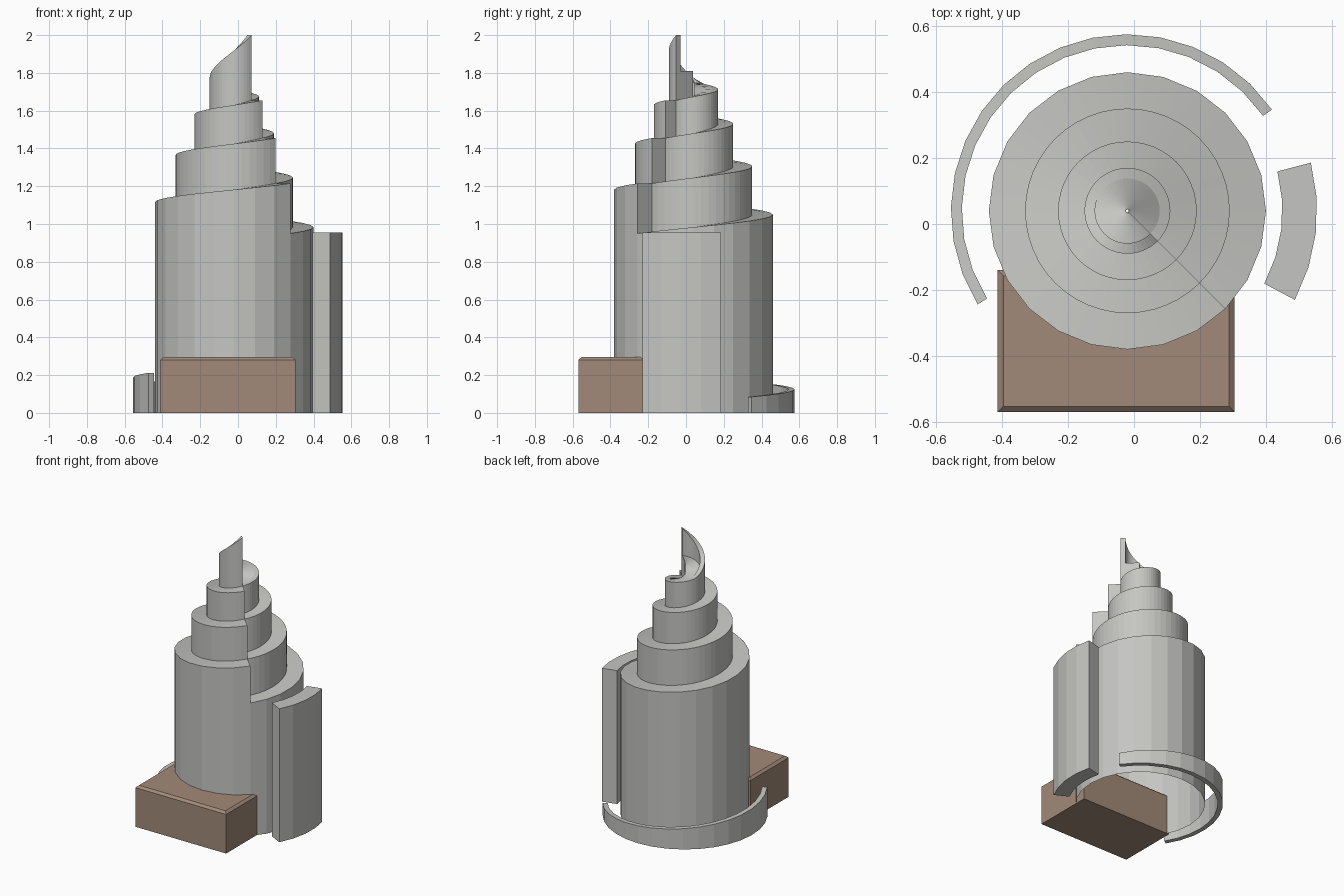
import bpy, bmesh, math

if "Cube" in bpy.data.objects:
    bpy.data.objects.remove(bpy.data.objects["Cube"])

CX, CY = -0.02, 0.04          # axis of the spiral tower
SEAM = math.radians(-45)      # where each spiral step begins and ends
N = 48


def material(name, rgb):
    m = bpy.data.materials.new(name)
    m.diffuse_color = (*rgb, 1)
    m.use_nodes = True
    m.node_tree.nodes["Principled BSDF"].inputs["Base Color"].default_value = m.diffuse_color
    return m


stone = material("pale_stone", (0.56, 0.56, 0.54))
brown = material("brown_stone", (0.36, 0.255, 0.19))


def finish(bm, name, mat):
    mesh = bpy.data.meshes.new(name)
    bm.to_mesh(mesh)
    bm.free()
    mesh.materials.append(mat)
    ob = bpy.data.objects.new(name, mesh)
    bpy.context.collection.objects.link(ob)
    return ob


def polar(r, a, z):
    return (CX + r * math.cos(a), CY + r * math.sin(a), z)


# Spiral tower: a stepped profile swept one turn while its ledges climb
RADII = [0.42, 0.31, 0.21, 0.13]
LEVELS = [0.95, 1.215, 1.455, 1.655, 1.81]
RIM_IN, CORE = 0.098, 0.004


def tower_profile(k):
    t = k / N
    # the lowest drum has 24 flat sides, so odd columns sit on the chords
    base = RADII[0] * (math.cos(math.pi / 24) if k % 2 else 1)
    radii = [base] + RADII[1:]
    pts, z = [], 0.0
    for i, r in enumerate(radii):
        pts.append((r, z))
        z = LEVELS[i] + (LEVELS[i + 1] - LEVELS[i]) * t
        rim = z + 0.19 * max(0, (t - 0.55) / 0.45) ** 1.2 if i == 3 else z
        pts.append((r, rim))
    return pts + [(RIM_IN, rim), (RIM_IN, z), (CORE, z)]


bm = bmesh.new()
cols = []
for k in range(N + 1):
    a = SEAM + 2 * math.pi * k / N
    cols.append([bm.verts.new(polar(r, a, z)) for r, z in tower_profile(k)])
for c, d in zip(cols, cols[1:]):
    for j in range(len(c) - 1):
        bm.faces.new((c[j], d[j], d[j + 1], c[j + 1]))

# Upright step faces at the seam
steps = [(RADII[i], RADII[i + 1], LEVELS[i], LEVELS[i + 1]) for i in range(3)]
steps += [(RADII[3], RIM_IN, LEVELS[3], 2.0), (RIM_IN, CORE, LEVELS[3], LEVELS[4])]
for ro, ri, lo, hi in steps:
    bm.faces.new([bm.verts.new(polar(r, SEAM, z))
                  for r, z in ((ro, lo), (ri, lo), (ri, hi), (ro, hi))])
finish(bm, "spiral_tower", stone)


# Curved walls around the tower
def arc_wall(name, r_in, r_out, a0, a1, z0, z1, segs):
    bm = bmesh.new()
    rings = []
    for k in range(segs + 1):
        a = math.radians(a0 + (a1 - a0) * k / segs)
        h = z0 + (z1 - z0) * k / segs
        rings.append([bm.verts.new(polar(r, a, z)) for r, z in
                      ((r_out, 0), (r_out, h), (r_in, h), (r_in, 0))])
    for c, d in zip(rings, rings[1:]):
        for j in range(4):
            n = (j + 1) % 4
            bm.faces.new((c[j], d[j], d[n], c[n]))
    bm.faces.new(rings[0])
    bm.faces.new(rings[-1][::-1])
    bmesh.ops.recalc_face_normals(bm, faces=bm.faces)
    finish(bm, name, stone)


arc_wall("low_ramp_wall", 0.502, 0.535, 35, 212, 0.085, 0.212, 16)
arc_wall("tall_side_wall", 0.47, 0.575, -28, 14.7, 0.955, 0.955, 4)

# Entrance block with chamfered top edges
bm = bmesh.new()
x0, x1, y0, y1 = -0.413, 0.305, -0.57, -0.14
loops = []
for inset, z in ((0, 0), (0, 0.28), (0.017, 0.295)):
    loops.append([bm.verts.new((x, y, z)) for x, y in (
        (x0 + inset, y0 + inset), (x1 - inset, y0 + inset),
        (x1 - inset, y1 - inset), (x0 + inset, y1 - inset))])
for c, d in zip(loops, loops[1:]):
    for j in range(4):
        n = (j + 1) % 4
        bm.faces.new((c[j], c[n], d[n], d[j]))
bm.faces.new(loops[0][::-1])
bm.faces.new(loops[-1])
finish(bm, "entrance_block", brown)
